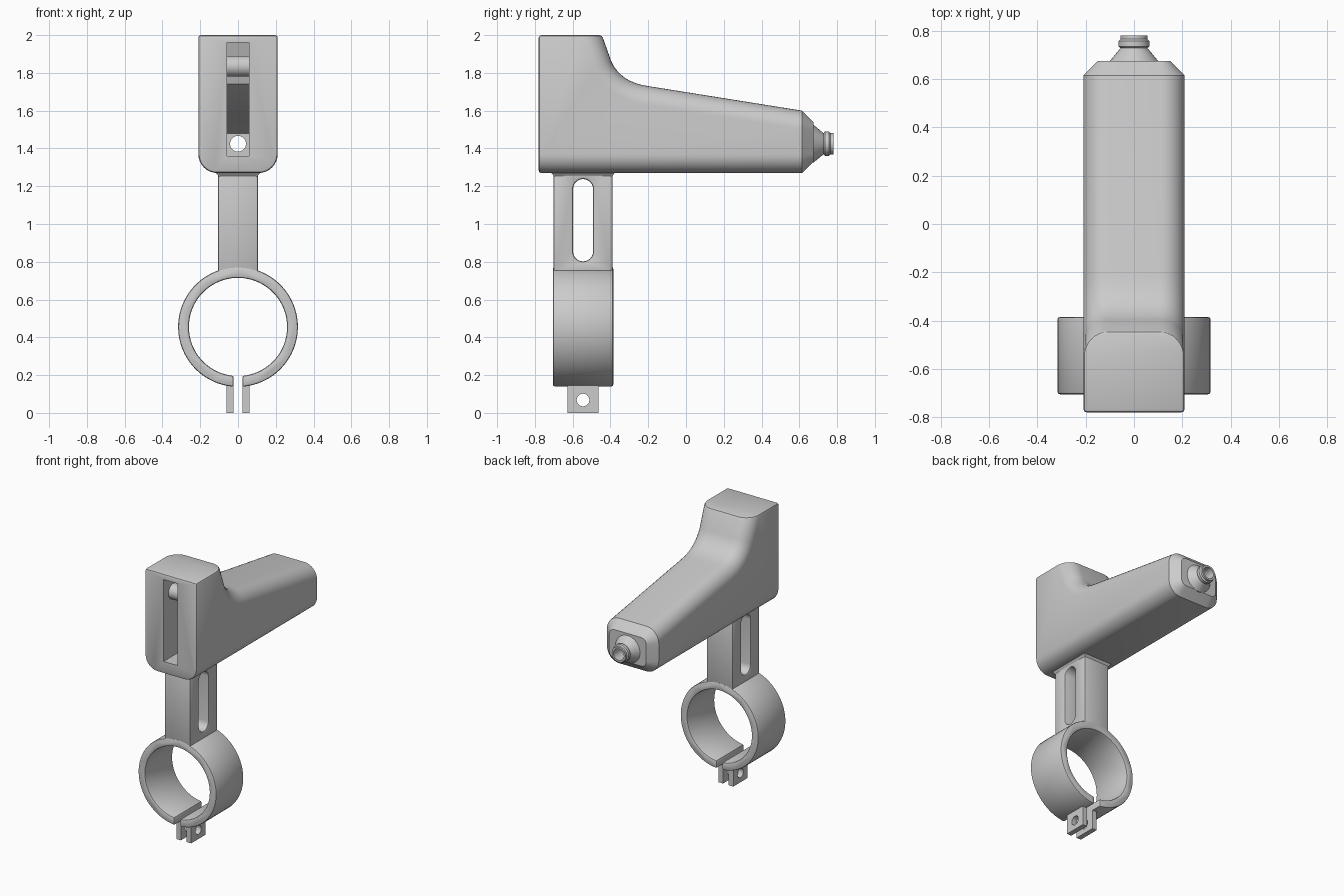
import bpy, bmesh
from math import sin, cos, pi, asin

if "Cube" in bpy.data.objects:
    bpy.data.objects.remove(bpy.data.objects["Cube"])

W = 0.21          # half width of housing
CY = -0.545       # centre of post and clamp in y


def finish(name, bm):
    bmesh.ops.recalc_face_normals(bm, faces=bm.faces)
    me = bpy.data.meshes.new(name)
    bm.to_mesh(me)
    bm.free()
    ob = bpy.data.objects.new(name, me)
    bpy.context.collection.objects.link(ob)
    return ob


def prism(pts, axis, lo, hi):
    """Closed outline extruded along x (points are y,z) or y (points are x,z)."""
    bm = bmesh.new()
    put = (lambda p, t: (t, p[0], p[1])) if axis == 'x' else (lambda p, t: (p[0], t, p[1]))
    a = [bm.verts.new(put(p, lo)) for p in pts]
    b = [bm.verts.new(put(p, hi)) for p in pts]
    bm.faces.new(a)
    bm.faces.new(b)
    for i in range(len(pts)):
        j = (i + 1) % len(pts)
        bm.faces.new((a[i], a[j], b[j], b[i]))
    bmesh.ops.recalc_face_normals(bm, faces=bm.faces)
    return bm


def circle(cx, cy, r, n=32, start=0.0, end=2 * pi):
    full = abs(end - start - 2 * pi) < 1e-6
    d = n if full else n - 1
    return [(cx + r * cos(start + (end - start) * i / d),
             cy + r * sin(start + (end - start) * i / d)) for i in range(n)]


def activate(ob):
    bpy.ops.object.select_all(action='DESELECT')
    bpy.context.view_layer.objects.active = ob
    ob.select_set(True)


def cut(ob, bm):
    cutter = finish("cutter", bm)
    cutter.hide_render = True
    m = ob.modifiers.new("cut", 'BOOLEAN')
    m.operation, m.solver, m.object = 'DIFFERENCE', 'EXACT', cutter
    activate(ob)
    bpy.ops.object.modifier_apply(modifier=m.name)
    bpy.data.objects.remove(cutter, do_unlink=True)


def smooth(ob, width=0.0):
    activate(ob)
    if width:
        m = ob.modifiers.new("soft_edges", 'BEVEL')
        m.width, m.segments, m.limit_method, m.angle_limit = width, 2, 'ANGLE', 0.7
        bpy.ops.object.modifier_apply(modifier=m.name)
    bpy.ops.object.shade_smooth_by_angle(angle=0.55)


# Housing: side profile with a curved shoulder, rounded long edges
p0, p1, p2 = (-0.395, 1.86), (-0.345, 1.75), (-0.2, 1.73)
curve = [tuple((1 - t) ** 2 * p0[k] + 2 * t * (1 - t) * p1[k] + t * t * p2[k] for k in (0, 1))
         for t in [i / 8 for i in range(9)]]
outline = [(-0.78, 1.27), (-0.78, 2.0), (-0.445, 2.0)] + curve + [(0.615, 1.6), (0.615, 1.27)]
bm = prism(outline, 'x', -W, W)


def on_plane(e):
    return (all(v.co.y < -0.779 for v in e.verts) or all(v.co.z > 1.999 for v in e.verts))


long_edges = [e for e in bm.edges if e.verts[0].co.x * e.verts[1].co.x > 0
              and not on_plane(e) and not all(v.co.y > 0.61 for v in e.verts)]
bmesh.ops.bevel(bm, geom=long_edges, offset=0.1, offset_type='OFFSET', segments=8,
                profile=0.5, affect='EDGES', clamp_overlap=False)
# tapered rear end
rear = [f for f in bm.faces if all(v.co.y > 0.614 for v in f.verts)]
bmesh.ops.inset_region(bm, faces=rear, thickness=0.06, depth=0.06, use_even_offset=True)
# small rounding round the front and top faces
bmesh.ops.bevel(bm, geom=[e for e in bm.edges if on_plane(e)], offset=0.014,
                offset_type='OFFSET', segments=2, profile=0.5, affect='EDGES')
housing = finish("housing", bm)
# front slot with its inner cavity, and the rear cable bore
cut(housing, prism([(-0.85, 1.36), (-0.85, 1.96), (-0.52, 1.96), (-0.45, 1.74), (-0.3, 1.63),
                    (0.1, 1.57), (0.35, 1.48), (0.35, 1.36)], 'x', -0.057, 0.057))
cut(housing, prism(circle(0, 1.425, 0.042), 'y', 0.2, 0.9))
smooth(housing)

# Pin across the slot
smooth(finish("slot_pin", prism(circle(-0.67, 1.835, 0.055), 'x', -0.07, 0.07)))

# Nozzle: tube section turned around the bore axis
section = [(0.042, 0.65), (0.1, 0.65), (0.1, 0.675), (0.056, 0.728), (0.064, 0.735),
           (0.064, 0.757), (0.056, 0.765), (0.056, 0.78), (0.042, 0.78)]
bm = bmesh.new()
N = 32
rings = [[bm.verts.new((r * cos(2 * pi * i / N), y, 1.425 + r * sin(2 * pi * i / N)))
          for i in range(N)] for r, y in section]
for k in range(len(rings)):
    a, b = rings[k], rings[(k + 1) % len(rings)]
    for i in range(N):
        j = (i + 1) % N
        bm.faces.new((a[i], a[j], b[j], b[i]))
smooth(finish("nozzle", bm))

# Post with a long slot through it
post = finish("post", prism([(-0.105, 0.735), (0.105, 0.735), (0.105, 1.3), (-0.105, 1.3)],
                            'y', CY - 0.157, CY + 0.157))
r = 0.053
cut(post, prism(circle(CY, 1.185, r, 13, 0, pi) + circle(CY, 0.855, r, 13, pi, 2 * pi),
                'x', -0.3, 0.3))
smooth(post, 0.01)

# Flare where the post meets the housing
bm = bmesh.new()
loops = []
for z, d in ((1.252, 0.0), (1.262, 0.005), (1.275, 0.018)):
    x, y = 0.104 + d, 0.156 + d
    loops.append([bm.verts.new((sx * x, CY + sy * y, z))
                  for sx, sy in ((-1, -1), (1, -1), (1, 1), (-1, 1))])
bm.faces.new(loops[0])
bm.faces.new(loops[-1])
for a, b in zip(loops, loops[1:]):
    for i in range(4):
        bm.faces.new((a[i], a[(i + 1) % 4], b[(i + 1) % 4], b[i]))
smooth(finish("post_flare", bm))

# Open clamp ring
R, r, gap, zc = 0.317, 0.26, 0.023, 0.455


def arc(rad):
    a = asin(gap / rad)
    return circle(0, zc, rad, 72, -pi / 2 + a, 1.5 * pi - a)


ring = finish("clamp_ring", prism(arc(R) + arc(r)[::-1], 'y', CY - 0.16, CY + 0.16))
smooth(ring, 0.01)

# Two clamp tabs with a screw hole
for side, s in (("left", -1), ("right", 1)):
    lo, hi = sorted((s * gap, s * 0.06))
    tab = finish(side + "_clamp_tab", prism([(CY - 0.083, 0), (CY + 0.083, 0),
                                             (CY + 0.083, 0.178), (CY - 0.083, 0.178)], 'x', lo, hi))
    cut(tab, prism(circle(CY, 0.068, 0.034, 12), 'x', -0.2, 0.2))
    smooth(tab)
